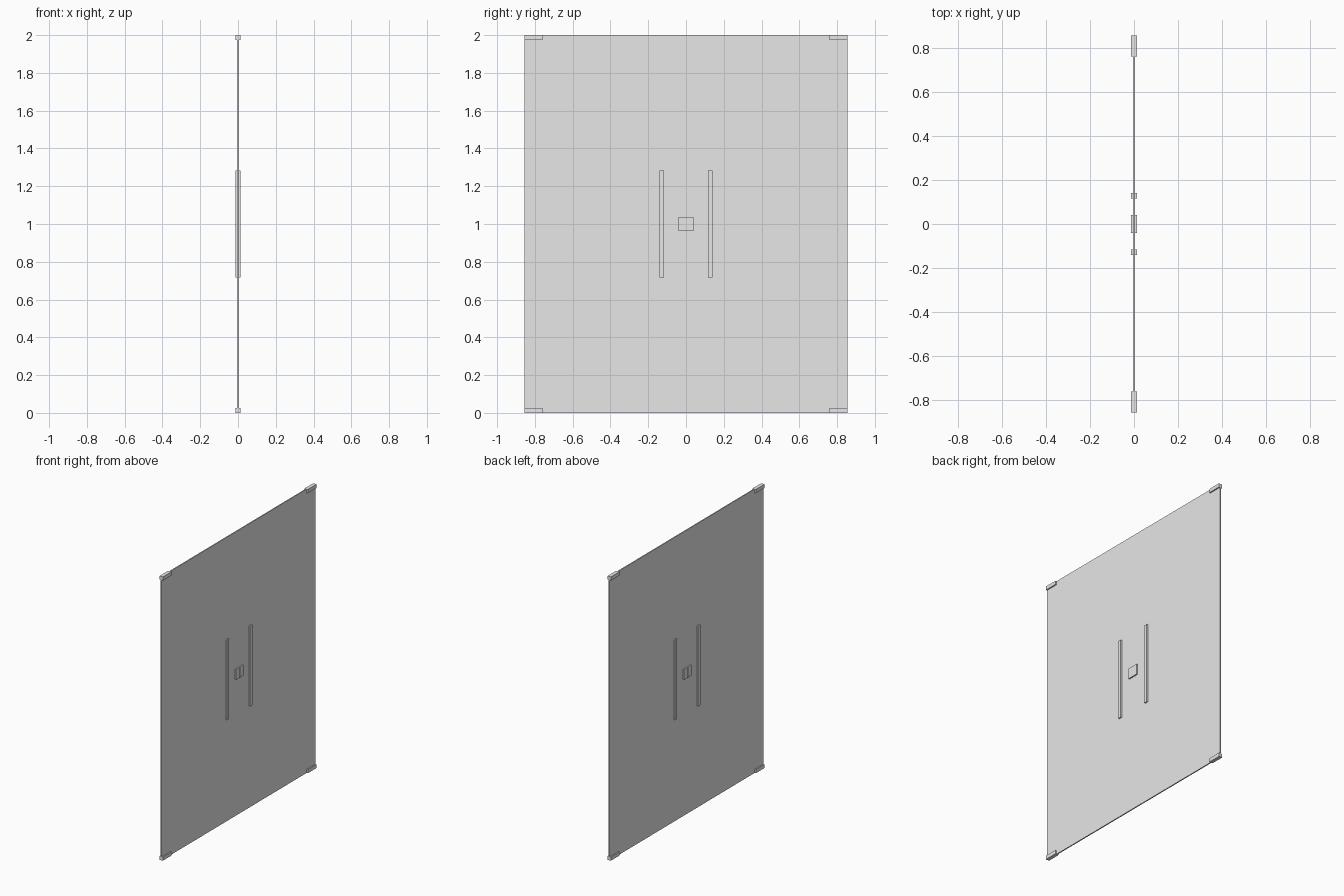
import bpy
import bmesh
from mathutils import Matrix, Vector

cube = bpy.data.objects.get("Cube")
if cube:
    bpy.data.objects.remove(cube, do_unlink=True)

HALF_W = 0.855     # half the door width
HEIGHT = 2.0
PANEL_T = 0.008    # panel thickness
FITTING_T = 0.026  # thickness of handles, clamps and locks

grey = bpy.data.materials.new("plain_grey")
grey.use_nodes = True
colour = (0.8, 0.8, 0.8, 1)
grey.diffuse_color = colour
grey.node_tree.nodes["Principled BSDF"].inputs["Base Color"].default_value = colour


def box(name, thickness, y0, y1, z0, z1):
    """Flat-sided block centred on x = 0."""
    bm = bmesh.new()
    centre = Vector((0, (y0 + y1) / 2, (z0 + z1) / 2))
    size = Vector((thickness, abs(y1 - y0), z1 - z0))
    bmesh.ops.create_cube(bm, size=1, matrix=Matrix.LocRotScale(centre, None, size))
    mesh = bpy.data.meshes.new(name)
    bm.to_mesh(mesh)
    bm.free()
    mesh.materials.append(grey)
    obj = bpy.data.objects.new(name, mesh)
    bpy.context.collection.objects.link(obj)
    return obj


# Door panel
box("door_panel", PANEL_T, -HALF_W, HALF_W, 0, HEIGHT)

# Fittings, repeated on both leaves
for side, s in (("front", -1), ("back", 1)):
    # Long pull handle
    box(side + "_handle", FITTING_T, s * 0.116, s * 0.141, 0.717, 1.283)
    # Lock plate beside the centre line
    box(side + "_lock", FITTING_T, s * 0.001, s * 0.04, 0.963, 1.037)
    # Corner clamps at bottom and top
    for level, z in (("bottom", 0), ("top", HEIGHT - 0.026)):
        box(f"{side}_{level}_clamp", FITTING_T, s * 0.759, s * HALF_W, z, z + 0.026)
